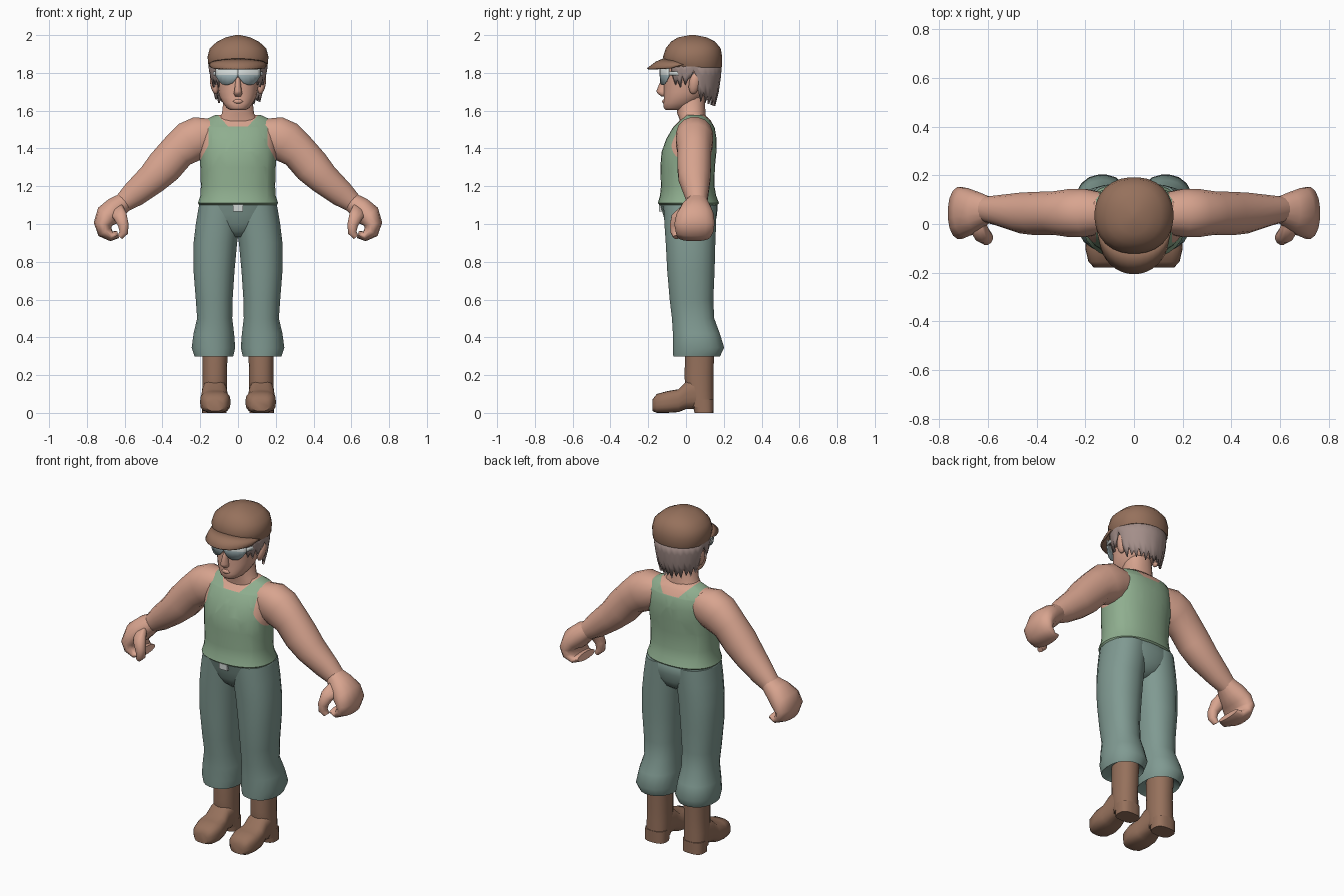
import bpy, bmesh, math
from mathutils import Vector

if "Cube" in bpy.data.objects:
    bpy.data.objects.remove(bpy.data.objects["Cube"])


def srgb(name, r, g, b):
    m = bpy.data.materials.new(name)
    m.diffuse_color = [((c / 255 + 0.055) / 1.055) ** 2.4 for c in (r, g, b)] + [1]
    m.use_nodes = True
    m.node_tree.nodes["Principled BSDF"].inputs["Base Color"].default_value = m.diffuse_color
    return m


SKIN = srgb("skin", 216, 164, 143)
SHIRT = srgb("shirt green", 143, 174, 143)
CLOTH = srgb("trouser teal", 128, 154, 146)
LEATHER = srgb("brown leather", 150, 113, 92)
HAIR = srgb("grey hair", 164, 143, 138)
FRAME = srgb("pale metal", 208, 214, 212)
LENS = srgb("lens blue grey", 164, 184, 188)


def finish(name, bm, mats, mirror=False, thick=0, angle=50):
    bmesh.ops.recalc_face_normals(bm, faces=bm.faces[:])
    me = bpy.data.meshes.new(name)
    bm.to_mesh(me)
    bm.free()
    ob = bpy.data.objects.new(name, me)
    bpy.context.collection.objects.link(ob)
    for m in mats:
        me.materials.append(m)
    bpy.ops.object.select_all(action='DESELECT')
    ob.select_set(True)
    bpy.context.view_layer.objects.active = ob
    bpy.ops.object.shade_smooth_by_angle(angle=math.radians(angle))
    if thick:
        mod = ob.modifiers.new("thickness", 'SOLIDIFY')
        mod.thickness, mod.offset = thick, 0
    if mirror:
        mod = ob.modifiers.new("mirror", 'MIRROR')
        mod.use_mirror_merge = False
    return ob


def oval(c, u, v, n, p):
    """Rounded ring around c with half-axis vectors u and v."""
    pts = []
    for i in range(n):
        a = 2 * math.pi * (i + 0.5) / n
        ca, sa = math.cos(a), math.sin(a)
        k = (abs(ca) ** p + abs(sa) ** p) ** (-1 / p)
        pts.append(c + u * ca * k + v * sa * k)
    return pts


def skin_rings(rings, closed=True):
    bm = bmesh.new()
    vs = [[bm.verts.new(q) for q in r] for r in rings]
    n = len(vs[0])
    for a, b in zip(vs, vs[1:]):
        for i in range(n if closed else n - 1):
            j = (i + 1) % n
            bm.faces.new((a[i], a[j], b[j], b[i]))
    if closed:
        bm.faces.new(vs[0])
        bm.faces.new(vs[-1])
    return bm


def column(rows, n=20, p=2.3):
    """Loft up z through rows of (z, x0, x1, y0, y1)."""
    return skin_rings([oval(Vector(((x0 + x1) / 2, (y0 + y1) / 2, z)),
                            Vector(((x1 - x0) / 2, 0, 0)), Vector((0, (y1 - y0) / 2, 0)), n, p)
                       for z, x0, x1, y0, y1 in rows])


def centred(rows, n=24, p=2.3):
    return column([(z, -h, h, y0, y1) for z, h, y0, y1 in rows], n, p)


def limb(rows, n=16, p=2.2):
    """Loft along a path of (x, y, z, in-plane radius, y radius)."""
    c = [Vector(r[:3]) for r in rows]
    rings = []
    for i, r in enumerate(rows):
        t = c[min(i + 1, len(c) - 1)] - c[max(i - 1, 0)]
        u = Vector((-t.z, 0, t.x)).normalized()
        rings.append(oval(c[i], u * r[3], Vector((0, r[4], 0)), n, p))
    return skin_rings(rings)


# Boots: shaft, foot and heel
finish("boot_shaft", column([(.03, .06, .19, .02, .145), (.12, .058, .19, -.005, .145),
                             (.2, .058, .187, -.008, .145), (.33, .055, .19, -.005, .15)]), [LEATHER], True)
foot = [(-.178, .075, .165, .01, .07), (-.155, .052, .187, 0, .1), (-.1, .04, .2, 0, .115),
        (-.04, .05, .197, .004, .125), (.0, .058, .19, .02, .165), (.07, .06, .187, .02, .19)]
finish("boot_foot", skin_rings([oval(Vector(((a + b) / 2, y, (c + d) / 2)), Vector(((b - a) / 2, 0, 0)),
                                     Vector((0, 0, (d - c) / 2)), 20, 3.2)
                                for y, a, b, c, d in foot]), [LEATHER], True)
finish("boot_heel", column([(0, .06, .19, .045, .145), (.07, .06, .19, .03, .147)], 20, 3), [LEATHER], True)

# Trousers: flared legs and hips
finish("trouser_leg", column([
    (.325, .05, .2, -.03, .15), (.298, .025, .23, -.068, .18), (.345, .014, .246, -.07, .203),
    (.42, .02, .236, -.07, .18), (.5, .03, .217, -.075, .15), (.6, .028, .224, -.087, .145),
    (.75, .018, .236, -.1, .152), (.9, .004, .236, -.108, .156),
    (1.0, -.01, .224, -.115, .16), (1.1, -.02, .207, -.12, .162)]), [CLOTH], True)
finish("trouser_hips", centred([
    (.93, .04, -.05, .09), (.96, .12, -.085, .135), (1.0, .19, -.107, .155),
    (1.05, .21, -.122, .165), (1.1, .208, -.136, .168), (1.12, .19, -.12, .15)]), [CLOTH])
bm = bmesh.new()
bmesh.ops.create_cube(bm, size=1)
for v in bm.verts:
    v.co = Vector((v.co.x * .055, -.135 + v.co.y * .016, 1.085 + v.co.z * .035))
finish("belt_buckle", bm, [FRAME])

# Torso: cut along the neckline and armholes, then coloured by region
bm = centred([
    (1.1, .205, -.138, .165), (1.11, .213, -.15, .175), (1.15, .2, -.138, .16), (1.2, .197, -.133, .151),
    (1.3, .2, -.136, .153), (1.38, .206, -.13, .161), (1.45, .205, -.105, .162),
    (1.51, .2, -.07, .152), (1.55, .18, -.03, .13), (1.577, .12, -.01, .1)], 32)
cuts = [((0, 0, 1.515), (0, 0, 1))]
for s in (-1, 1):
    cuts += [((s * .06, 0, 1.525), (-s * 1.1, 0, 1)), ((s * .155, 0, 1.5), (s, 0, 0)),
             ((s * .155, 0, 1.42), (s, 0, .55))]
for co, no in cuts:
    bmesh.ops.bisect_plane(bm, geom=bm.verts[:] + bm.edges[:] + bm.faces[:], dist=1e-5,
                           plane_co=co, plane_no=Vector(no).normalized())
for f in bm.faces:
    c = f.calc_center_median()
    x = abs(c.x)
    neckline = c.z > max(1.515, 1.525 + (x - .06) * 1.1)
    armhole = x > max(.155, .155 + (1.42 - c.z) * .55)
    f.material_index = int(neckline or armhole)
finish("tank_top", bm, [SHIRT, SKIN])

# Arms and curled hands
finish("arm", limb([
    (.13, .045, 1.475, .085, .085), (.2, .045, 1.46, .112, .1), (.255, .045, 1.435, .113, .1),
    (.32, .045, 1.385, .098, .09), (.39, .043, 1.305, .098, .09), (.455, .045, 1.238, .085, .085),
    (.55, .055, 1.158, .07, .064), (.61, .06, 1.11, .052, .052)]), [SKIN], True)
finish("hand", limb([
    (.59, .06, 1.125, .048, .05), (.645, .052, 1.085, .062, .08), (.69, .048, 1.045, .066, .1),
    (.715, .045, 1.0, .05, .108), (.705, .045, .96, .042, .1), (.67, .042, .935, .027, .09),
    (.635, .04, .945, .02, .08)]), [SKIN], True)
finish("thumb", limb([
    (.65, .01, 1.08, .045, .04), (.625, -.04, 1.045, .038, .036), (.607, -.056, .995, .029, .03),
    (.605, -.056, .955, .024, .026), (.625, -.05, .93, .015, .018)], 12), [SKIN], True)

# Neck, head, nose and ears
finish("neck", centred([(1.5, .1, -.04, .1), (1.555, .115, -.035, .108), (1.585, .085, -.047, .103),
                        (1.68, .075, -.05, .1)]), [SKIN])
finish("head", centred([
    (1.603, .04, -.108, -.02), (1.615, .06, -.118, .02), (1.64, .08, -.12, .06), (1.67, .096, -.117, .09),
    (1.7, .104, -.118, .12), (1.75, .112, -.117, .14), (1.79, .118, -.118, .15),
    (1.87, .12, -.1, .155)]), [SKIN], angle=70)
finish("nose", centred([(1.675, .015, -.13, -.09), (1.69, .024, -.15, -.09), (1.703, .021, -.157, -.09),
                        (1.775, .011, -.128, -.09)], 10, 2), [SKIN], angle=70)
finish("lips", centred([(1.638, .02, -.122, -.09), (1.648, .03, -.128, -.09), (1.66, .02, -.122, -.09)],
                       12, 2), [SKIN], angle=70)
bm = bmesh.new()
bmesh.ops.create_uvsphere(bm, u_segments=12, v_segments=8, radius=1)
for v in bm.verts:
    h = v.co.z
    v.co = Vector((.126 + v.co.x * .022 + h * .008, .045 + v.co.y * .03 + h * .008, 1.745 + h * .058))
finish("ear", bm, [SKIN], True)

# Hair: shell around the back and temples with a jagged lower edge
rows = [[], [], [], []]
n = 44
for i in range(n + 1):
    a = math.radians(-48 + 276 * i / n)
    s = math.sin(a)
    if s < -.1:
        low = 1.755
    elif s < .22:
        low = 1.795
    else:
        low = 1.69 - .035 * s
    low += (.03, -.018, .012, -.03)[i % 4] * (.6 if -.1 <= s < .22 else 1)
    for k, row in enumerate(rows):
        t = k / 3
        w = 1 - .2 * t * t * (1.85 - low) / .2
        row.append(Vector((.151 * w * math.cos(a), .035 + .148 * w * s, 1.85 + (low - 1.85) * t)))
finish("hair", skin_rings(rows, False), [HAIR], thick=.012)

# Cap dome and curved brim
finish("cap_dome", centred([
    (1.828, .153, -.105, .188), (1.835, .157, -.115, .191), (1.885, .162, -.122, .192), (1.93, .15, -.108, .184),
    (1.965, .112, -.08, .155), (1.988, .065, -.042, .11), (2.0, .012, .02, .05)], 28, 2.2),
    [LEATHER], angle=60)
rows = [[], [], []]
for i in range(17):
    a = math.radians(-84 + 10.5 * i)
    s, c = math.sin(a), math.cos(a)
    inner = Vector((.152 * s, -.11 * c, 1.84 + .035 * c))
    outer = Vector((.138 * s, -.06 - .143 * c, 1.825 - .004 * c))
    rows[0].append(inner)
    rows[1].append((inner + outer) / 2 + Vector((0, 0, .008 * c)))
    rows[2].append(outer)
finish("cap_brim", skin_rings(rows, False), [LEATHER], thick=.01)

# Glasses: pale brow band over wrapped lenses, with side arms
xs = (0, .012, .03, .055, .08, .1, .118)
lows = (1.783, 1.765, 1.745, 1.736, 1.738, 1.755, 1.785)
wrap = [-.136 + 3.4 * x * x for x in xs]
bm = skin_rings([[Vector((x, y, 1.825)) for x, y in zip(xs, wrap)],
                 [Vector((x, y, 1.788)) for x, y in zip(xs, wrap)],
                 [Vector((x, y, z)) for x, y, z in zip(xs, wrap, lows)]], False)
for f in bm.faces:
    f.material_index = int(f.calc_center_median().z < 1.787)
finish("glasses", bm, [FRAME, LENS], True, .006)
bm = skin_rings([[Vector((.118, -.09, z)), Vector((.128, -.04, z)), Vector((.13, .04, z))]
                 for z in (1.808, 1.786)], False)
finish("glasses_side_arm", bm, [FRAME], True, .006)
